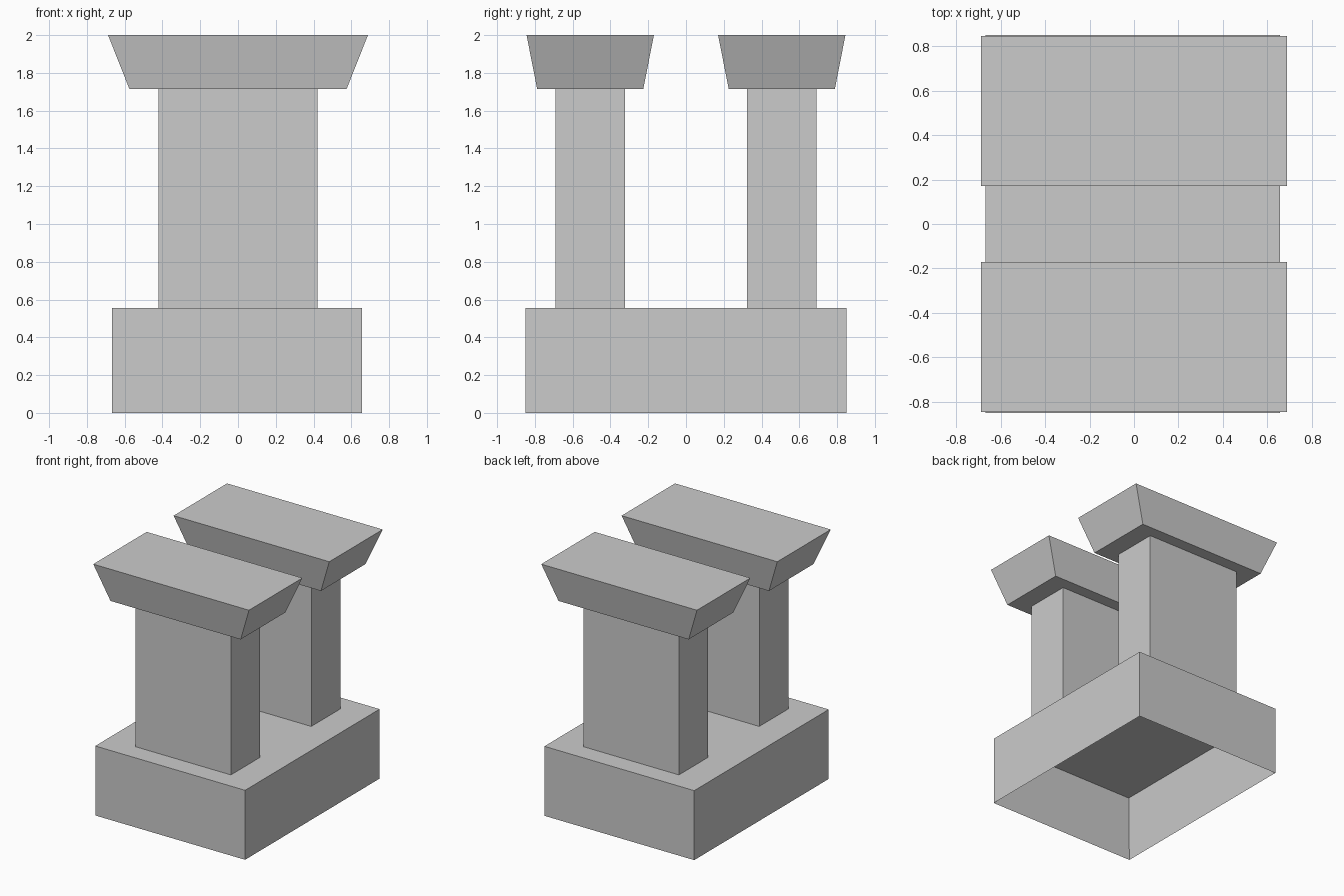
import bpy
import bmesh

if "Cube" in bpy.data.objects:
    bpy.data.objects.remove(bpy.data.objects["Cube"], do_unlink=True)

# One plain stone colour
stone = bpy.data.materials.new("light grey stone")
stone.use_nodes = True
colour = (0.6, 0.6, 0.6, 1)
stone.diffuse_color = colour
stone.node_tree.nodes["Principled BSDF"].inputs["Base Color"].default_value = colour


def block(name, x, y, z0, z1, half_x, half_y, flare_x=0, flare_y=0):
    """Box from z0 to z1 whose top face may flare outwards."""
    bm = bmesh.new()
    bmesh.ops.create_cube(bm, size=2)
    for v in bm.verts:
        top = v.co.z > 0
        v.co.x = x + v.co.x * (half_x + flare_x * top)
        v.co.y = y + v.co.y * (half_y + flare_y * top)
        v.co.z = z1 if top else z0
    return finish(name, bm)


def finish(name, bm):
    mesh = bpy.data.meshes.new(name)
    bm.to_mesh(mesh)
    bm.free()
    mesh.materials.append(stone)
    obj = bpy.data.objects.new(name, mesh)
    bpy.context.collection.objects.link(obj)
    return obj


BASE_TOP, CAP_BOTTOM, CAP_TOP = 0.555, 1.715, 2.0
WALL = 0.05

# Base: a box hollowed out from below
base = block("base", -0.005, 0, 0, BASE_TOP, 0.662, 0.849)
bm = bmesh.new()
bm.from_mesh(base.data)
bm.normal_update()
underside = [f for f in bm.faces if f.normal.z < -0.9]
bmesh.ops.inset_region(bm, faces=underside, thickness=WALL)
for v in underside[0].verts:
    v.co.z = BASE_TOP - WALL
bm.to_mesh(base.data)
bm.free()

# Two pillars, each with a flared cap
for label, side in (("front", -1), ("back", 1)):
    y = side * 0.507
    block(label + "_pillar", 0, y, BASE_TOP, CAP_BOTTOM, 0.422, 0.185)
    block(label + "_cap", 0, y, CAP_BOTTOM, CAP_TOP, 0.575, 0.281, 0.113, 0.056)
